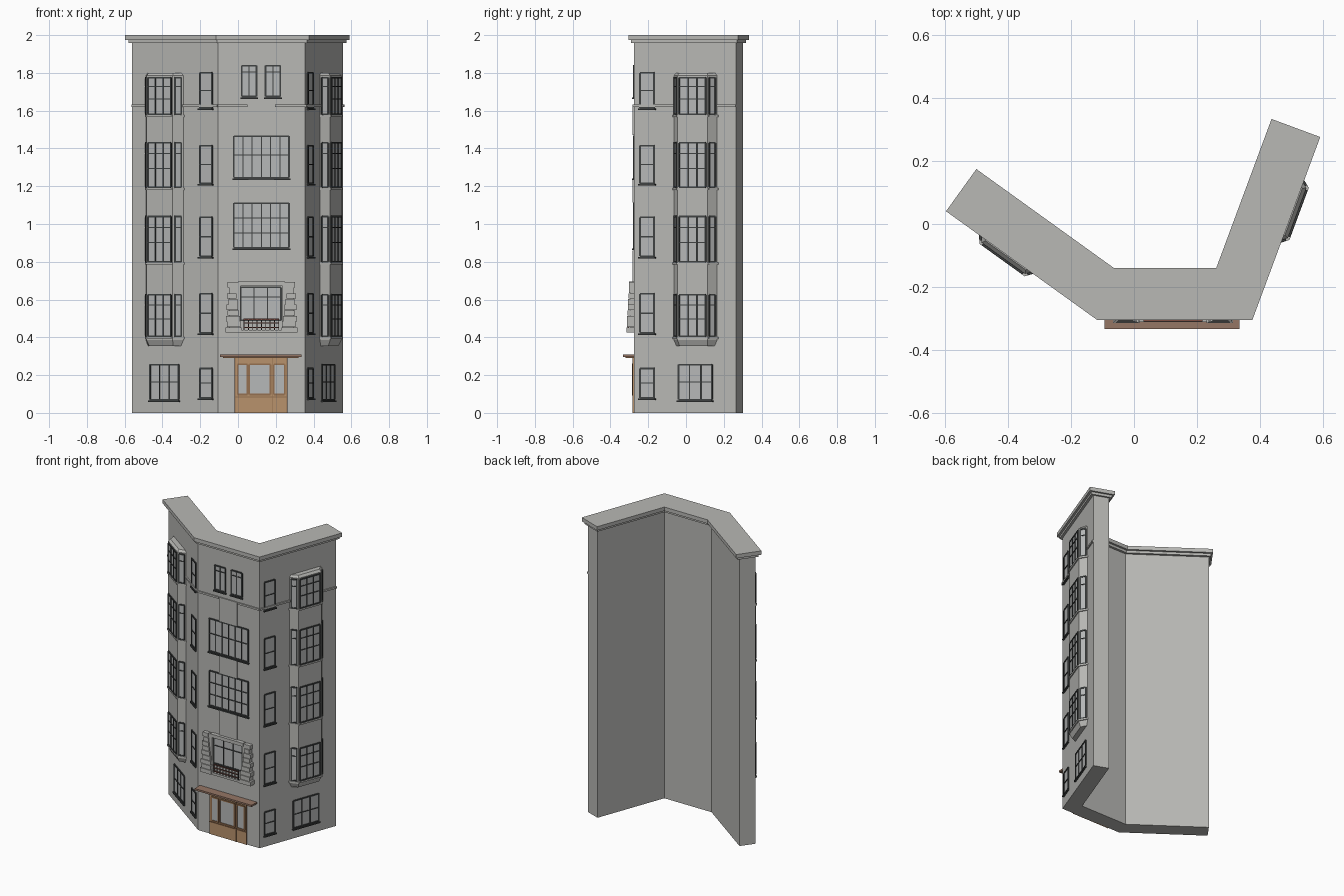
import bpy, bmesh
from mathutils import Vector

cube = bpy.data.objects.get("Cube")
if cube:
    bpy.data.objects.remove(cube)


def material(name, color):
    m = bpy.data.materials.new(name)
    m.use_nodes = True
    m.diffuse_color = (*color, 1)
    m.node_tree.nodes["Principled BSDF"].inputs["Base Color"].default_value = (*color, 1)
    return m


STONE = material("grey stone", (0.48, 0.48, 0.46))
GLASS = material("pale glass", (0.47, 0.48, 0.48))
METAL = material("dark frame", (0.05, 0.055, 0.055))
WOOD = material("tan wood", (0.48, 0.29, 0.15))
TRIM = material("brown trim", (0.30, 0.16, 0.08))
CANOPY = material("canopy brown", (0.30, 0.18, 0.13))
RAIL = material("red brown rail", (0.22, 0.08, 0.06))

parts = {}  # name -> (bmesh, material)


def part(name, mat):
    return parts.setdefault(name, (bmesh.new(), mat))[0]


def loft(name, mat, rings):
    """Closed solid through matching rings of 3D points."""
    bm = part(name, mat)
    loops = [[bm.verts.new(p) for p in ring] for ring in rings]
    count = len(loops[0])
    faces = [bm.faces.new(loops[0]), bm.faces.new(loops[-1])]
    for a, b in zip(loops, loops[1:]):
        for i in range(count):
            j = (i + 1) % count
            faces.append(bm.faces.new((a[i], a[j], b[j], b[i])))
    bmesh.ops.recalc_face_normals(bm, faces=faces)


class Facade:
    """Wall plane: u runs along it, n points outward, z is up."""

    def __init__(self, origin, along, outward):
        self.o, self.d, self.n = Vector(origin), Vector(along).normalized(), Vector(outward).normalized()

    def at(self, u, n):
        return self.o + self.d * u + self.n * n

    def point(self, u, n, z):
        return (*self.at(u, n), z)

    def box(self, name, mat, u0, u1, z0, z1, n0, n1):
        loft(name, mat, [[self.point(u, n, z) for u, n in ((u0, n0), (u1, n0), (u1, n1), (u0, n1))]
                         for z in (z0, z1)])

    def window(self, name, u0, u1, z0, z1, cols=1, rows=(), base=0.0, sill=True, frame=METAL):
        b = 0.0045
        self.box(name + "_glass", GLASS, u0, u1, z0, z1, base - 0.004, base + 0.002)

        def bar(*r):
            self.box(name + "_frames", frame, *r, base - 0.004, base + 0.006)
        for i in range(cols + 1):
            u = u0 + (u1 - u0) * i / cols
            w = b if i in (0, cols) else b * 0.6
            bar(u - w, u + w, z0, z1)
        for f in (0, 1, *rows):
            z = z0 + (z1 - z0) * f
            w = b if f in (0, 1) else b * 0.6
            bar(u0, u1, z - w, z + w)
        if sill:
            self.box(name + "_sills", METAL, u0 - 0.008, u1 + 0.008, z0 - 0.012, z0 - 0.004,
                     base - 0.004, base + 0.012)


# Plan of the three facades
corner_a, corner_b = Vector((-0.107, -0.275)), Vector((0.355, -0.275))
left = Facade(corner_a, (-0.812, 0.584), (-0.584, -0.812))
right = Facade(corner_b, (0.348, 0.938), (0.938, -0.348))
centre = Facade((0, -0.275), (1, 0), (0, -1))


def path(offset, extend=0.0):
    def mitre(p, n1, n2):
        return p + (n1 + n2) * offset / (1 + n1.dot(n2))
    return [left.at(0.558 + extend, offset), mitre(corner_a, left.n, centre.n),
            mitre(corner_b, right.n, centre.n), right.at(0.575 + extend, offset)]


def band(name, front, back, z0, z1, extend=0.0):
    outline = path(front, extend) + path(back, extend)[::-1]
    loft(name, STONE, [[(*p, z) for p in outline] for z in (z0, z1)])


# Walls and stepped cornice
band("walls", 0, -0.105, 0, 1.96)
band("cornice_lower", 0.016, -0.121, 1.957, 1.976, 0.012)
band("cornice_upper", 0.03, -0.135, 1.974, 2.0, 0.024)

# Wings: bay, bay windows, narrow windows, ground windows
bay_floors = [(0.405, 0.625), (0.80, 1.04), (1.195, 1.43), (1.58, 1.775)]
narrow_floors = [(0.08, 0.235), (0.425, 0.63), (0.83, 1.035), (1.215, 1.415), (1.615, 1.80)]
BAY0, BAY1, CANT, DEPTH = 0.225, 0.469, 0.037, 0.045


def bay_ring(face, z, grow=0.0):
    outline = [(BAY0 - grow, -0.01), (BAY0 - grow, 0), (BAY0 + CANT - grow / 2, DEPTH + grow),
               (BAY1 - CANT + grow / 2, DEPTH + grow), (BAY1 + grow, 0), (BAY1 + grow, -0.01)]
    return [face.point(u, n, z) for u, n in outline]


for side, face, length in (("right", left, 0.558), ("left", right, 0.575)):
    loft(side + "_bay", STONE, [bay_ring(face, z, g) for z, g in
                                ((0.355, -0.014), (0.385, 0), (1.785, 0), (1.80, -0.012))])
    # Canted faces of the bay
    cants = []
    for u_wall, u_front in ((BAY0, BAY0 + CANT), (BAY1, BAY1 - CANT)):
        start, end = face.at(u_wall, 0), face.at(u_front, DEPTH)
        d = (end - start).normalized()
        n = Vector((d.y, -d.x))
        outward = face.d * (1 if u_wall == BAY1 else -1)
        cants.append(Facade(start, d, n if n.dot(outward) > 0 else -n))
    for z0, z1 in bay_floors:
        face.window(side + "_bay", BAY0 + CANT + 0.01, BAY1 - CANT - 0.01, z0, z1, 3, (0.42, 0.76),
                    DEPTH, False)
        for cant in cants:
            cant.window(side + "_bay", 0.012, 0.047, z0, z1, 1, (0.76,), 0, False)
        loft(side + "_bay_sills", STONE, [bay_ring(face, z, 0.007) for z in (z0 - 0.014, z0 - 0.004)])
    for z0, z1 in narrow_floors:
        face.window(side + "_narrow", 0.036, 0.115, z0, z1, 1, (0.5,))
    face.window(side + "_ground", 0.253, 0.44, 0.07, 0.255, 3, (0.5,))
    # String course, broken by the bay
    for u0, u1 in ((0, BAY0), (BAY1, length)):
        face.box("string_course", STONE, u0, u1, 1.62, 1.632, -0.004, 0.008)

# Centre string course and vertical panels between the floors
for u0, u1 in ((-0.107, 0.05), (0.195, 0.355)):
    centre.box("string_course", STONE, u0, u1, 1.62, 1.632, -0.004, 0.008)
for z0, z1 in ((0.695, 0.86), (1.115, 1.235), (1.47, 1.632)):
    centre.box("relief_panels", STONE, 0.055, 0.19, z0, z1, -0.004, 0.007)

# Centre windows
for u in (0.02, 0.146):
    centre.window("top", u, u + 0.078, 1.675, 1.838, 2, (0.8,))
centre.window("studio", -0.022, 0.27, 1.245, 1.465, 6, (0.55,))
centre.window("studio", -0.022, 0.27, 0.875, 1.11, 6, (0.33, 0.67))
centre.window("balcony", 0.014, 0.228, 0.49, 0.665, 3, (0.7,), 0, False)

# Balcony surround: battered block pilasters, hood and slab
MID, COURSES = 0.124, 9
for sign in (-1, 1):
    for i in range(COURSES):
        f = i / (COURSES - 1)
        z0 = 0.425 + 0.03 * i
        stagger = 0.008 * (i % 2)
        outer = 0.191 - 0.012 * f - stagger
        inner = 0.106 + 0.034 * f
        u0, u1 = sorted((MID + sign * inner, MID + sign * outer))
        centre.box("balcony_pilasters", STONE, u0, u1, z0, z0 + 0.0275, -0.004, 0.04 - 0.014 * f)
    u0, u1 = sorted((MID + sign * 0.112, MID + sign * 0.172))
    centre.box("balcony_pilaster_cores", STONE, u0, u1, 0.425, 0.69, -0.004, 0.02)
centre.box("balcony_hood", STONE, 0.0, 0.248, 0.672, 0.695, -0.004, 0.026)
centre.box("balcony_slab", STONE, 0.01, 0.238, 0.425, 0.44, -0.004, 0.036)

# Balcony railing
for z in (0.452, 0.475, 0.496):
    centre.box("balcony_rails", METAL if z > 0.48 else RAIL, 0.03, 0.218, z - 0.003, z + 0.003, 0.028, 0.034)
for i in range(9):
    u = 0.032 + 0.023 * i
    centre.box("balcony_balusters", METAL, u - 0.002, u + 0.002, 0.44, 0.496, 0.028, 0.034)

# Shopfront and canopy
centre.box("shopfront", WOOD, -0.018, 0.262, 0, 0.295, -0.004, 0.005)
for u0, u1 in ((-0.002, 0.05), (0.06, 0.172), (0.19, 0.247)):
    centre.window("shop", u0, u1, 0.097, 0.257, 1, (), 0.005, False, TRIM)
for u in (-0.016, 0.181, 0.26):
    centre.box("shopfront_posts", TRIM, u - 0.002, u + 0.002, 0, 0.29, 0, 0.008)
centre.box("shopfront_ledge", TRIM, -0.018, 0.262, 0.082, 0.088, 0, 0.009)
centre.box("canopy", CANOPY, -0.094, 0.335, 0.297, 0.309, -0.004, 0.058)
centre.box("canopy_support", TRIM, -0.08, 0.32, 0.29, 0.297, -0.004, 0.045)

# Turn the collected parts into objects
for name, (bm, mat) in parts.items():
    mesh = bpy.data.meshes.new(name)
    bm.to_mesh(mesh)
    bm.free()
    mesh.materials.append(mat)
    bpy.context.scene.collection.objects.link(bpy.data.objects.new(name, mesh))
